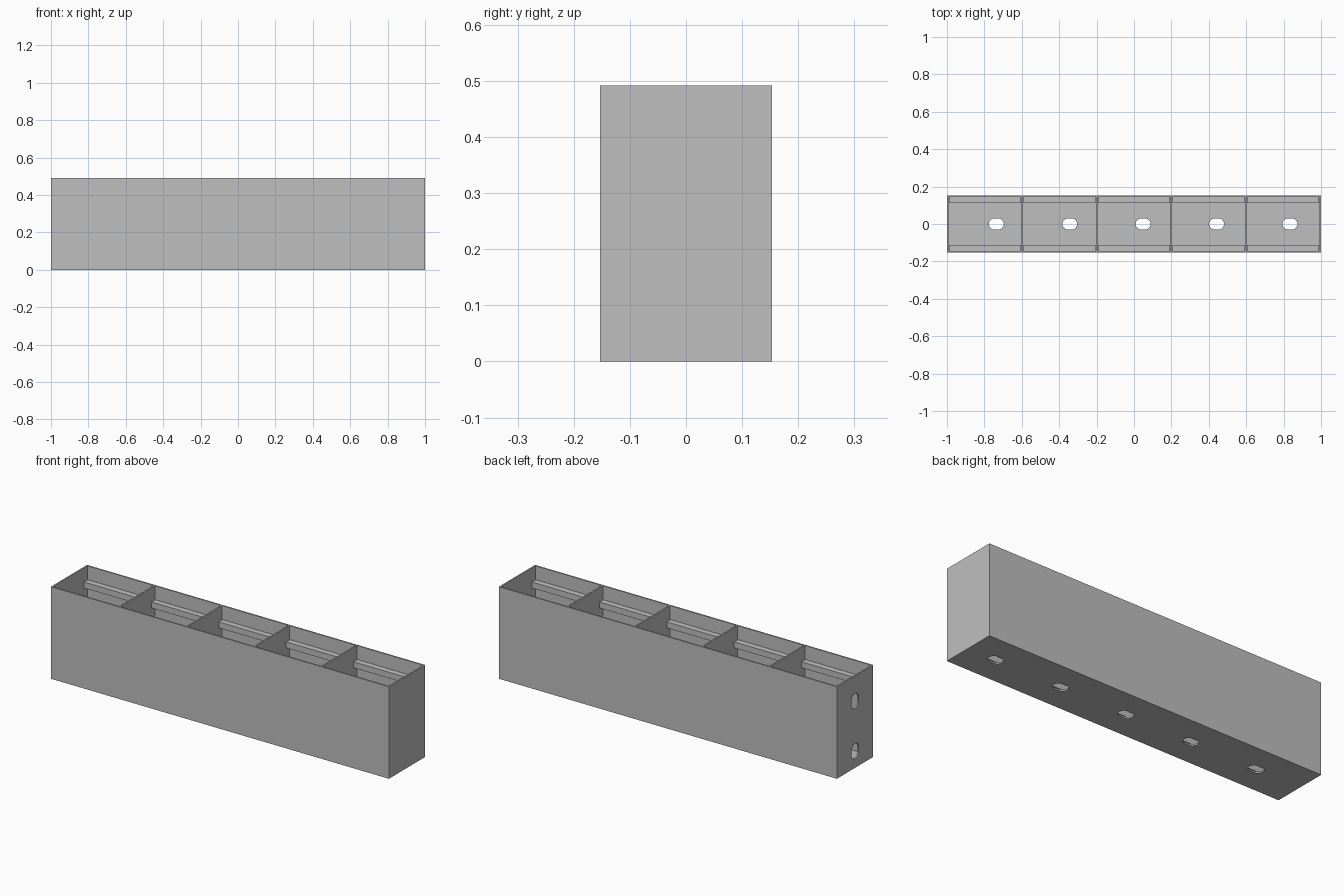
import bpy, bmesh, math
from mathutils import Matrix, Vector

if "Cube" in bpy.data.objects:
    bpy.data.objects.remove(bpy.data.objects["Cube"])

LENGTH, DEPTH, HEIGHT, WALL = 2.0, 0.306, 0.492, 0.008
CELLS = 5
PITCH = (LENGTH - WALL) / CELLS
RAIL = 0.032
INNER_Y = DEPTH / 2 - WALL

grey = bpy.data.materials.new("plain grey")
grey.use_nodes = True
colour = (0.52, 0.52, 0.52, 1)
grey.diffuse_color = colour
grey.node_tree.nodes["Principled BSDF"].inputs["Base Color"].default_value = colour


def add_box(bm, low, high):
    low, high = Vector(low), Vector(high)
    matrix = Matrix.Translation((low + high) / 2) @ Matrix.Diagonal((*(high - low), 1))
    bmesh.ops.create_cube(bm, size=1, matrix=matrix)


def add_slot(bm, matrix, length=0.08, width=0.06, thick=0.04, steps=12):
    """Round-ended prism, long along local x and extruded along local z."""
    r, shift = width / 2, (length - width) / 2
    ring = []
    for side in (0, 1):
        for i in range(steps + 1):
            a = -math.pi / 2 + math.pi * (side + i / steps)
            ring.append((r * math.cos(a) + (-shift if side else shift), r * math.sin(a)))
    face = bm.faces.new([bm.verts.new(matrix @ Vector((x, y, -thick / 2))) for x, y in ring])
    moved = bmesh.ops.extrude_face_region(bm, geom=[face])["geom"]
    bmesh.ops.translate(bm, verts=[v for v in moved if isinstance(v, bmesh.types.BMVert)],
                        vec=matrix.to_3x3() @ Vector((0, 0, thick)))


def finish(bm, name):
    bmesh.ops.recalc_face_normals(bm, faces=bm.faces)
    mesh = bpy.data.meshes.new(name)
    bm.to_mesh(mesh)
    bm.free()
    mesh.materials.append(grey)
    obj = bpy.data.objects.new(name, mesh)
    bpy.context.collection.objects.link(obj)
    return obj


def cut(obj, cutter):
    mod = obj.modifiers.new("cut", 'BOOLEAN')
    mod.operation, mod.solver, mod.object = 'DIFFERENCE', 'EXACT', cutter
    bpy.context.view_layer.objects.active = obj
    bpy.ops.object.modifier_apply(modifier=mod.name)
    bpy.data.objects.remove(cutter)


# Open-topped trough
bm = bmesh.new()
add_box(bm, (-LENGTH / 2, -DEPTH / 2, 0), (LENGTH / 2, DEPTH / 2, HEIGHT))
trough = finish(bm, "divided_trough")

# Compartments, leaving thin dividers between them
starts = [-LENGTH / 2 + WALL + i * PITCH for i in range(CELLS)]
bm = bmesh.new()
for x in starts:
    add_box(bm, (x, -INNER_Y, WALL), (x + PITCH - WALL, INNER_Y, HEIGHT + 0.1))
cut(trough, finish(bm, "compartment_cutter"))

# Floor slots and two upright slots in one end
bm = bmesh.new()
for i in range(CELLS):
    add_slot(bm, Matrix.Translation((-0.736 + i * 0.3925, 0, 0)))
for z in (0.09, 0.357):
    add_slot(bm, Matrix.Translation((-LENGTH / 2, 0, z)) @ Matrix.Rotation(math.pi / 2, 4, 'Y'))
cut(trough, finish(bm, "slot_cutter"))

# Upper and lower rails along both long walls of each compartment
for level, z in (("lower", 0.074), ("upper", 0.386)):
    bm = bmesh.new()
    for x in starts:
        for side in (-1, 1):
            ys = sorted((side * INNER_Y, side * (INNER_Y - RAIL)))
            add_box(bm, (x + 0.003, ys[0], z), (x + PITCH - WALL - 0.003, ys[1], z + RAIL))
    finish(bm, level + "_rails")
